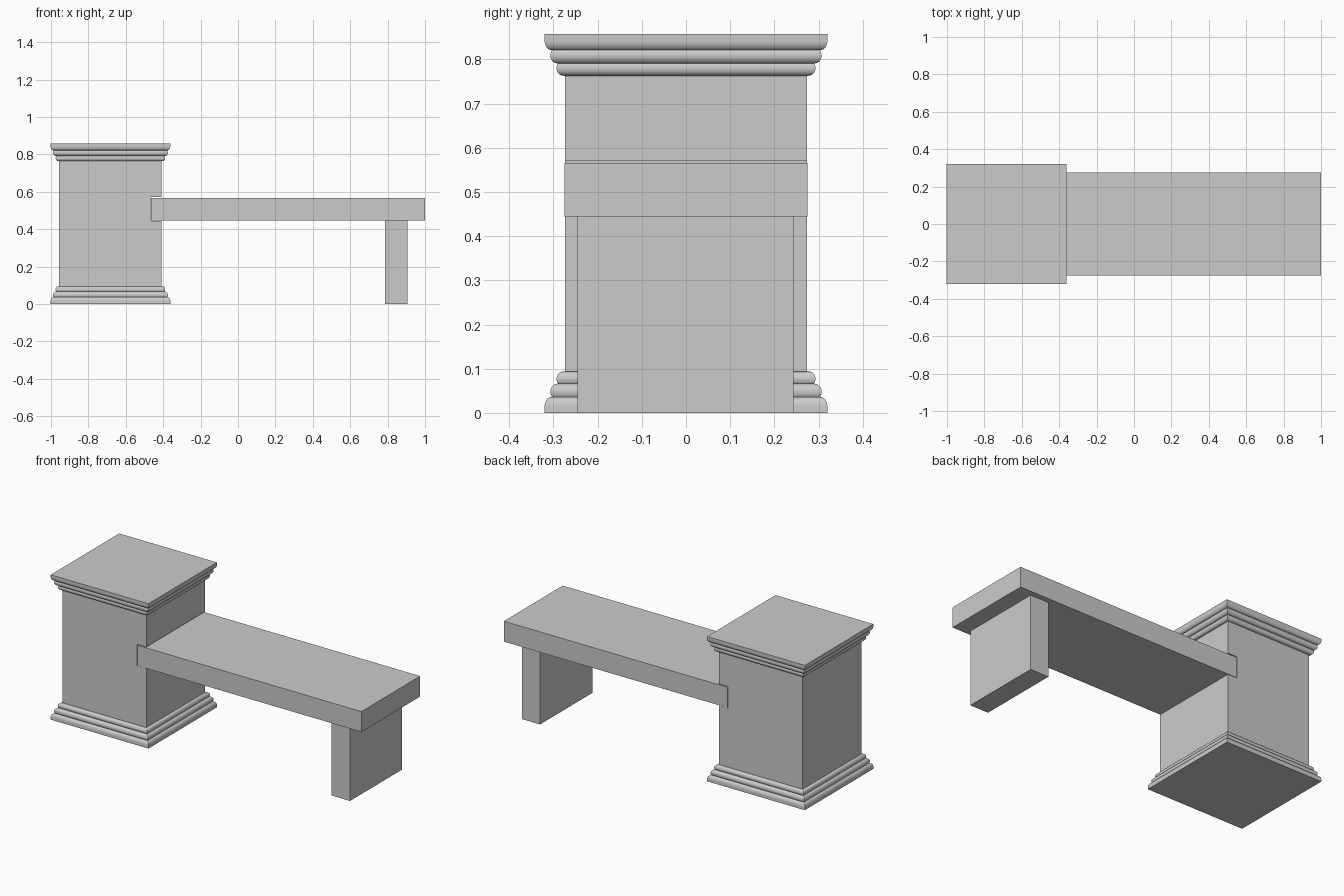
import bpy, bmesh, math

if "Cube" in bpy.data.objects:
    bpy.data.objects.remove(bpy.data.objects["Cube"])

PX = -0.682          # pillar centre
HALF = 0.274         # pillar half width


def finish(bm, name):
    bmesh.ops.recalc_face_normals(bm, faces=bm.faces)
    mesh = bpy.data.meshes.new(name)
    bm.to_mesh(mesh)
    bm.free()
    ob = bpy.data.objects.new(name, mesh)
    bpy.context.collection.objects.link(ob)
    return ob


def extrude_xz(name, outline, y0, y1):
    """Prism from an outline in the XZ plane, extruded along y."""
    bm = bmesh.new()
    face = bm.faces.new([bm.verts.new((x, y0, z)) for x, z in outline])
    res = bmesh.ops.extrude_face_region(bm, geom=[face])
    verts = [v for v in res["geom"] if isinstance(v, bmesh.types.BMVert)]
    bmesh.ops.translate(bm, verts=verts, vec=(0, y1 - y0, 0))
    return finish(bm, name)


def rect(x0, x1, z0, z1):
    return [(x0, z0), (x1, z0), (x1, z1), (x0, z1)]


def moulding(name, z_start, direction):
    """Three rounded steps swept around a square, wide end at z_start."""
    profile = [(0.32, 0.0)]
    for half, low, high in ((0.32, 0, 0.036), (0.307, 0.036, 0.066), (0.293, 0.066, 0.094)):
        r = 0.016
        mid = low + (high - low) * 0.4
        start = 0 if low == 0 else -40
        for i in range(11):
            a = math.radians(start + (90 - start) * i / 10)
            dz = (high - mid) if a >= 0 else (mid - low) / math.sin(math.radians(40))
            profile.append((half - r + r * math.cos(a), mid + dz * math.sin(a)))
    bm = bmesh.new()
    rings = [[bm.verts.new((PX + sx * h, sy * h, z_start + direction * z))
              for sx, sy in ((-1, -1), (1, -1), (1, 1), (-1, 1))] for h, z in profile]
    for a, b in zip(rings, rings[1:]):
        for i in range(4):
            j = (i + 1) % 4
            bm.faces.new((a[i], a[j], b[j], b[i]))
    bm.faces.new(rings[0])
    bm.faces.new(rings[-1])
    ob = finish(bm, name)
    bpy.ops.object.select_all(action='DESELECT')
    ob.select_set(True)
    bpy.context.view_layer.objects.active = ob
    bpy.ops.object.shade_smooth_by_angle(angle=math.radians(30))


# Pillar with a slot that receives the seat slab
left, right = PX - HALF, PX + HALF
extrude_xz("pillar", [(left, 0.02), (right, 0.02), (right, 0.444), (-0.468, 0.444),
                      (-0.468, 0.571), (right, 0.571), (right, 0.84), (left, 0.84)],
           -HALF, HALF)

# Stepped base and matching upside-down cap
moulding("pillar_base", 0.0, 1)
moulding("pillar_cap", 0.857, -1)

# Seat slab and its single leg
extrude_xz("seat", rect(-0.465, 1.0, 0.445, 0.566), -0.275, 0.275)
extrude_xz("leg", rect(0.785, 0.905, 0.0, 0.445), -0.245, 0.243)
